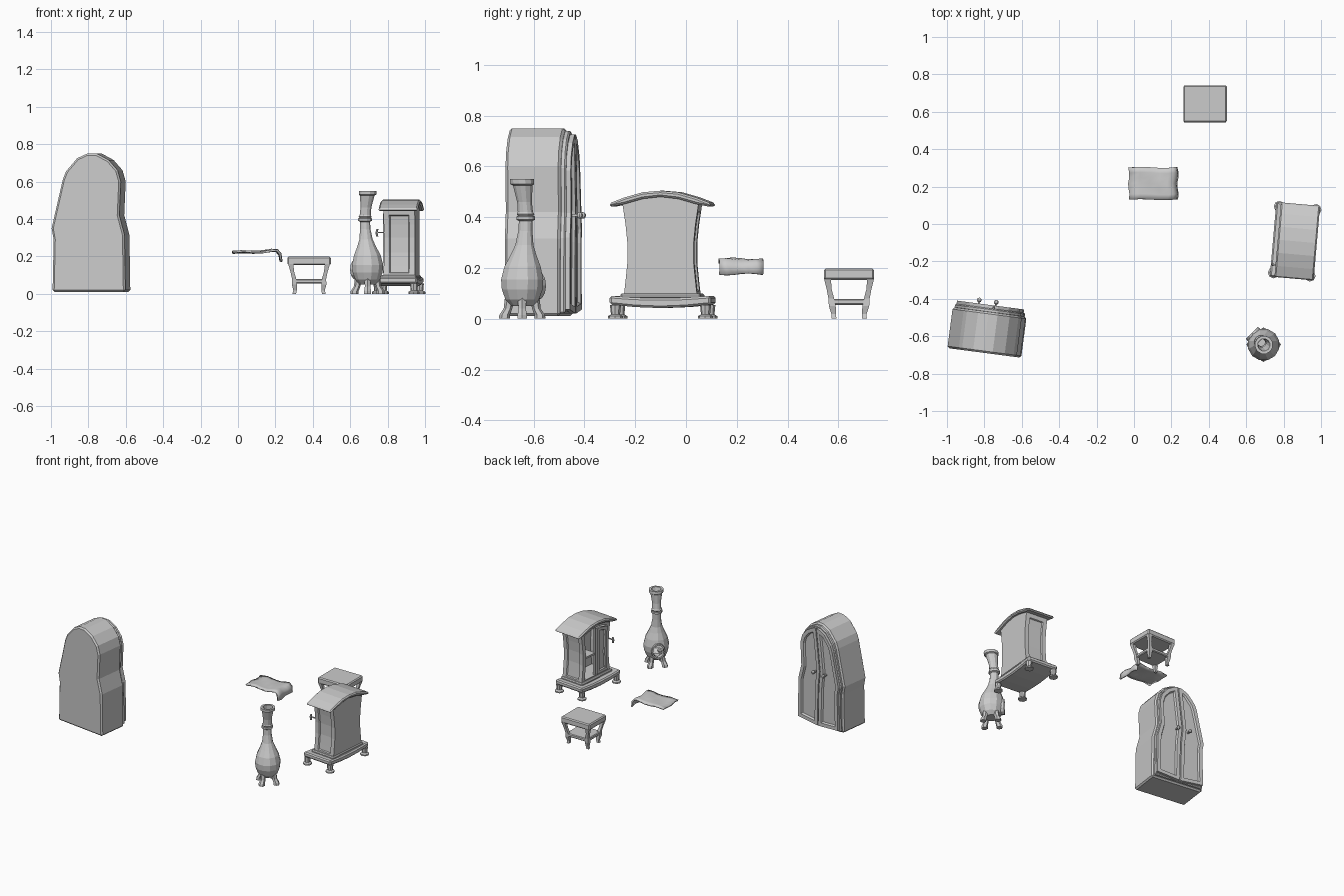
import bpy, bmesh
from math import sin, cos, pi, radians
from mathutils import Matrix, Vector

if "Cube" in bpy.data.objects:
    bpy.data.objects.remove(bpy.data.objects["Cube"])


def place(x, y, deg=0):
    return Matrix.Translation((x, y, 0)) @ Matrix.Rotation(radians(deg), 4, 'Z')


def make(name, bm, M=Matrix(), bevel=0, smooth=False):
    bmesh.ops.recalc_face_normals(bm, faces=bm.faces[:])
    bmesh.ops.transform(bm, matrix=M, verts=bm.verts[:])
    me = bpy.data.meshes.new(name)
    bm.to_mesh(me)
    bm.free()
    ob = bpy.data.objects.new(name, me)
    bpy.context.collection.objects.link(ob)
    if smooth:
        for p in me.polygons:
            p.use_smooth = True
    if bevel:
        b = ob.modifiers.new("bevel", 'BEVEL')
        b.width, b.segments, b.limit_method, b.angle_limit = bevel, 1, 'ANGLE', radians(50)
    return ob


def prism(pts, y0, y1):
    """Extrude an (x, z) outline along y."""
    bm = bmesh.new()
    f = bm.faces.new([bm.verts.new((x, y0, z)) for x, z in pts])
    r = bmesh.ops.extrude_face_region(bm, geom=[f])
    bmesh.ops.translate(bm, vec=(0, y1 - y0, 0),
                        verts=[v for v in r['geom'] if isinstance(v, bmesh.types.BMVert)])
    bmesh.ops.recalc_face_normals(bm, faces=bm.faces[:])
    return bm


def panel(bm, axis, steps, limit=0.9):
    """Inset the faces that look along axis, in (thickness, depth) steps."""
    bm.normal_update()
    fs = [f for f in bm.faces if f.normal.dot(Vector(axis)) > limit]
    for t, d in steps:
        bmesh.ops.inset_region(bm, faces=fs, thickness=t, depth=d, use_even_offset=True)


def rings(name, path, n, M=Matrix(), turn=0.0, bevel=0):
    """Loft horizontal n-gons (x, y, z, radius) with closed ends."""
    bm = bmesh.new()
    loops = [[bm.verts.new((x + r * cos(turn + 2 * pi * i / n), y + r * sin(turn + 2 * pi * i / n), z))
              for i in range(n)] for x, y, z, r in path]
    for a, b in zip(loops, loops[1:]):
        for i in range(n):
            bm.faces.new((a[i], a[(i + 1) % n], b[(i + 1) % n], b[i]))
    bm.faces.new(loops[0])
    bm.faces.new(loops[-1])
    return make(name, bm, M, bevel)


def box(name, x0, x1, y0, y1, z0, z1, M, bevel=0):
    return make(name, prism([(x0, z0), (x1, z0), (x1, z1), (x0, z1)], y0, y1), M, bevel)


def ball(name, loc, r, M):
    bm = bmesh.new()
    bmesh.ops.create_uvsphere(bm, u_segments=8, v_segments=6, radius=r, matrix=Matrix.Translation(loc))
    return make(name, bm, M)


# Wardrobe: crooked arched body, doors on +y
W = place(-0.787, -0.58, -7.5)
left = [(-.193, .01), (-.187, .29), (-.198, .35), (-.138, .61), (-.12, .655), (-.06, .725), (-.005, .75)]
right = [(.2, .01), (.195, .315), (.167, .42), (.175, .60), (.158, .66), (.11, .715), (.045, .75)]
make("wardrobe_body", prism(left + right[::-1], -.11, .11), W, .01)
split_line = [(.02, .735), (.005, .6), (-.015, .42), (-.002, .3), (.004, .02)]


def shrink(p, k):
    return [(x * k, .38 + (z - .38) * (k + .02)) for x, z in p]


make("wardrobe_face_frame", prism(shrink(left + right[::-1], .95), .105, .13), W, .006)
for s, side in ((-1, left), (1, right)):
    outline = shrink(side, .91) + [(x + s * .004, min(z, .725)) for x, z in split_line]
    bm = prism(outline, .125, .148)
    panel(bm, (0, 1, 0), [(.025, 0), (.007, -.012)])
    make("wardrobe_door", bm, W)
    ball("door_knob", (-.017 + s * .046, .167, .407), .013, W)
    box("door_knob_stem", -.017 + s * .046 - .005, -.017 + s * .046 + .005, .135, .165, .402, .412, W)

# Clay chimney stove: hollow lathe leaning towards its opening
C = place(0.693, -0.645)
prof = [(.045, .05, 0), (.068, .075, 0), (.083, .115, 0), (.086, .155, 0), (.074, .205, .002),
        (.053, .25, .007), (.037, .29, .012), (.029, .345, .018), (.028, .385, .02), (.038, .39, .02),
        (.038, .403, .02), (.031, .405, .019), (.036, .412, .019), (.031, .42, .018), (.03, .46, .013),
        (.04, .525, .003), (.049, .53, 0), (.049, .55, -.002), (.033, .55, -.002), (.022, .46, .013),
        (.02, .35, .018), (.03, .28, .01), (.06, .205, .002), (.072, .15, 0), (.06, .09, 0), (.03, .065, 0)]
pot = rings("clay_stove", [(-o * .7, o * .7, z, r) for r, z, o in prof], 12, C, pi / 12)
aim = Matrix.Rotation(pi / 4, 4, 'Z') @ Matrix.Translation((0, .08, .13)) @ Matrix.Rotation(pi / 2, 4, 'X')
bm = bmesh.new()
bmesh.ops.create_cone(bm, cap_ends=True, segments=12, radius1=.038, radius2=.038, depth=.09,
                      matrix=aim @ Matrix.Diagonal((1, 1.25, 1, 1)))
cutter = make("mouth_cutter", bm, C)
cutter.hide_render = True
m = pot.modifiers.new("mouth", 'BOOLEAN')
m.object, m.operation, m.solver = cutter, 'DIFFERENCE', 'EXACT'
bpy.context.view_layer.objects.active = pot
bpy.ops.object.modifier_apply(modifier="mouth")
bpy.data.objects.remove(cutter)
bm = bmesh.new()
rows = [[bm.verts.new(aim @ Vector((r * cos(a), 1.25 * r * sin(a), d)))
         for r, d in ((.036, .015), (.036, -.008), (.045, -.008), (.047, .015))]
        for a in [2 * pi * i / 12 for i in range(12)]]
for i in range(12):
    a, b = rows[i], rows[(i + 1) % 12]
    for j in range(4):
        bm.faces.new((a[j], b[j], b[(j + 1) % 4], a[(j + 1) % 4]))
make("mouth_rim", bm, C)
for k in range(4):
    rings("clay_stove_leg", [(.07, 0, 0, .022), (.069, 0, .015, .021), (.056, 0, .04, .017), (.048, 0, .085, .02)],
          6, C @ Matrix.Rotation(k * pi / 2, 4, 'Z'))

# Fireplace stove: local -y is the open front
S = place(0.873, -0.093, -95)
half = [(.146, .08), (.138, .15), (.131, .22), (.131, .30), (.138, .37), (.15, .45), (.08, .475)]
body = half + [(0, .485)] + [(-x, z) for x, z in half[::-1]]
bm = prism(body, -.082, .085)
panel(bm, (0, -1, 0), [(.028, 0), (.001, -.13)])
for s in (-1, 1):
    bm.normal_update()
    fs = [f for f in bm.faces if f.normal.x * s > .9 and all(abs(v.co.x) > .12 for v in f.verts)
          and max(abs(v.co.y) for v in f.verts) > .084 and min(v.co.y for v in f.verts) < -.08]
    for t, d in ((.03, 0), (.005, -.008)):
        bmesh.ops.inset_region(bm, faces=fs, thickness=t, depth=d, use_even_offset=True)
make("stove_body", bm, S)
top = [(.2, .455), (.14, .478), (.07, .498), (0, .504)]
under = [(.2, .44), (.14, .452), (.07, .472), (0, .48)]


def mirror_x(p):
    return p + [(-x, z) for x, z in p[-2::-1]]


make("stove_roof", prism(mirror_x(top) + mirror_x(under)[::-1], -.105, .105), S, .012)
make("stove_base", prism(mirror_x([(.2, .09), (.1, .083), (0, .081)]) +
                         mirror_x([(.2, .056), (.1, .046), (0, .042)])[::-1], -.13, .102), S, .008)
box("stove_plinth", -.158, .158, -.095, .093, .08, .1, S, .006)
for x in (-.178, .178):
    for y in (-.112, .084):
        rings("stove_foot", [(x, y, 0, .03), (x, y, .01, .03), (x, y, .017, .018), (x, y, .055, .022)], 8, S)
# Front divider, shelf, framed door and handle
box("stove_divider", -.007, .007, -.08, -.066, .1, .46, S)
box("stove_shelf", -.115, 0, -.075, .045, .255, .268, S)
bm = prism([(.009, .11), (.112, .11), (.104, .25), (.113, .425), (.06, .44), (.009, .445)], -.088, -.074)
panel(bm, (0, -1, 0), [(.02, 0), (.005, -.008)])
make("stove_door", bm, S)
box("handle_stem", .131, .138, -.115, -.08, .325, .331, S)
rings("stove_handle", [(.135, -.117, .305, .006), (.135, -.12, .325, .008), (.135, -.117, .345, .006)], 6, S)

# Side table with bowed legs
T = place(0.38, 0.642)
box("table_top", -.116, .116, -.099, .099, .153, .198, T, .007)
box("table_shelf", -.088, .088, -.08, .08, .054, .078, T, .005)
for sx in (-1, 1):
    for sy in (-1, 1):
        path = [(.079, .06, 0, .014), (.075, .06, .018, .013), (.079, .066, .05, .019), (.08, .07, .08, .016),
                (.089, .078, .115, .014), (.098, .085, .158, .019)]
        rings("table_leg", [(sx * x, sy * y, z, r) for x, y, z, r in path], 4, T, pi / 4)

# Cloth draped over an edge
sheet = [(-.028, .222), (.03, .225), (.085, .222), (.135, .225), (.18, .232), (.208, .23), (.224, .212), (.23, .175)]
bm = bmesh.new()
grid = [[bm.verts.new((x + .004 * sin(j * 1.7), .13 + .172 * j / 6 + .003 * sin(i * 1.3),
                       z + .004 * sin(i * 1.4 + j * 1.1))) for j in range(7)] for i, (x, z) in enumerate(sheet)]
for a, b in zip(grid, grid[1:]):
    for j in range(6):
        bm.faces.new((a[j], b[j], b[j + 1], a[j + 1]))
cloth = make("draped_cloth", bm, smooth=True)
sol = cloth.modifiers.new("thickness", 'SOLIDIFY')
sol.thickness, sol.offset = .01, 0
